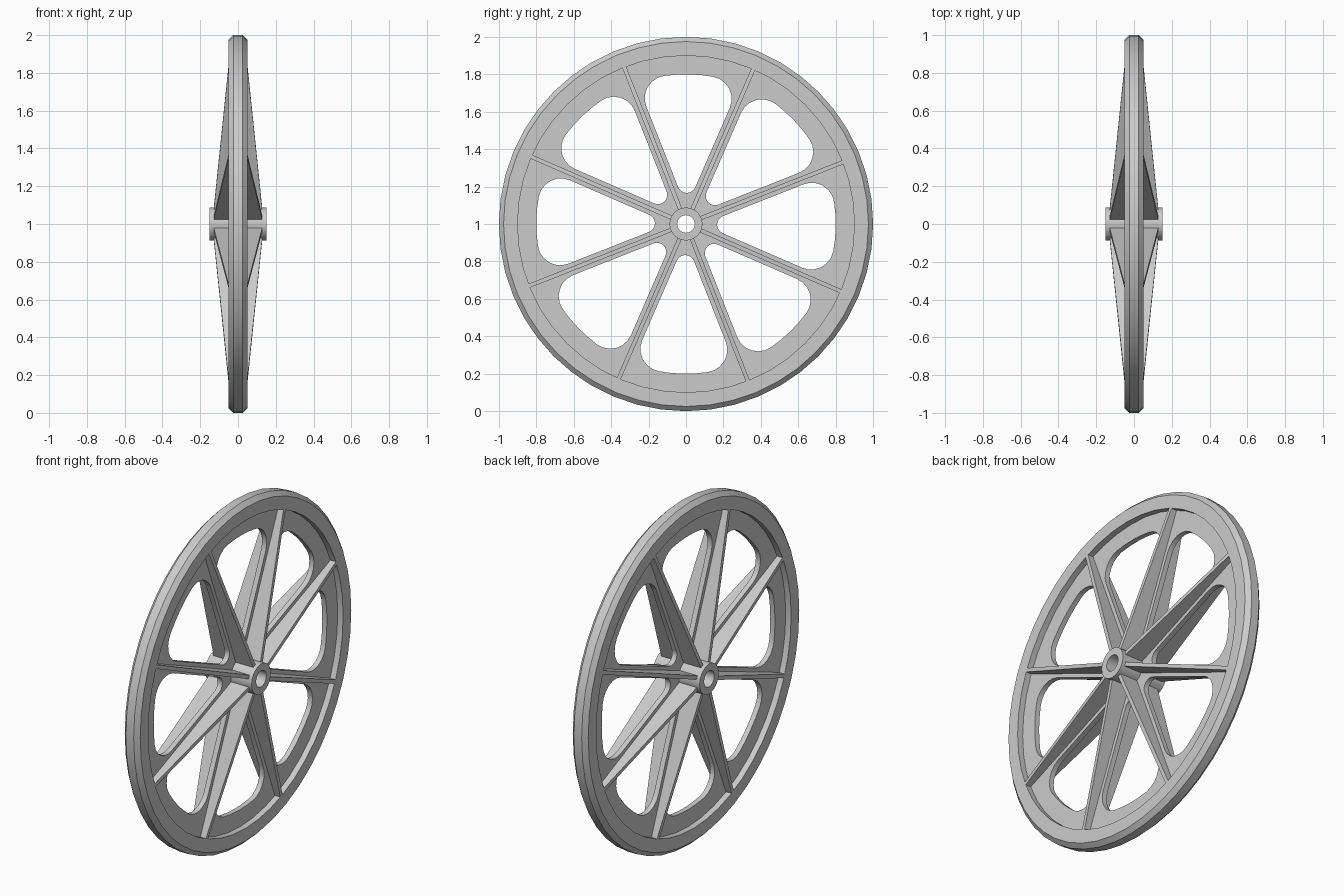
import bpy, bmesh, math
from mathutils import Matrix, Vector

cube = bpy.data.objects.get("Cube")
if cube:
    bpy.data.objects.remove(cube)

TURN = math.radians(-1)      # small rotation of the spokes about the axle
STEP = math.tau / 8
# local XY plane -> wheel plane YZ, raised to stand on the ground
PLACE = Matrix(((0, 0, 1, 0), (1, 0, 0, 0), (0, 1, 0, 1), (0, 0, 0, 1)))

grey = bpy.data.materials.new("cast_grey")
grey.use_nodes = True
grey.diffuse_color = (0.6, 0.6, 0.6, 1)
grey.node_tree.nodes["Principled BSDF"].inputs["Base Color"].default_value = (0.6, 0.6, 0.6, 1)


def finish(name, mesh):
    mesh.transform(PLACE)
    mesh.materials.clear()
    mesh.materials.append(grey)
    obj = bpy.data.objects.new(name, mesh)
    bpy.context.collection.objects.link(obj)
    bpy.ops.object.select_all(action='DESELECT')
    obj.select_set(True)
    bpy.context.view_layer.objects.active = obj
    bpy.ops.object.shade_smooth_by_angle(angle=math.radians(30))
    return obj


def from_bmesh(name, bm):
    bmesh.ops.recalc_face_normals(bm, faces=bm.faces)
    mesh = bpy.data.meshes.new(name)
    bm.to_mesh(mesh)
    bm.free()
    return finish(name, mesh)


def lathe(name, profile, sides):
    """Revolve a closed (radius, offset) profile about the axle."""
    bm = bmesh.new()
    rings = []
    for i in range(sides):
        a = math.tau * i / sides
        rings.append([bm.verts.new((r * math.cos(a), r * math.sin(a), h)) for r, h in profile])
    n = len(profile)
    for i in range(sides):
        a, b = rings[i], rings[(i + 1) % sides]
        for j in range(n):
            k = (j + 1) % n
            bm.faces.new((a[j], b[j], b[k], a[k]))
    return from_bmesh(name, bm)


def arc(cx, cy, r, start, end, steps):
    return [Vector((cx + r * math.cos(start + (end - start) * i / steps),
                    cy + r * math.sin(start + (end - start) * i / steps), 0))
            for i in range(steps + 1)]


def window_outline():
    """Rounded opening between two spokes, centred on local +X."""
    half, gap = STEP / 2, 0.033
    outer, corner, inner_edge = 0.8, 0.12, 0.166
    # small fillet next to the hub, tangent to both spokes
    c = (inner_edge - gap) / (1 - math.sin(half))
    f = c - inner_edge
    # large corners next to the rim
    reach = outer - corner
    t = half - math.asin((gap + corner) / reach)
    quarter = math.pi / 2
    cx, cy = reach * math.cos(t), reach * math.sin(t)
    pts = arc(c, 0, f, half + quarter, math.tau - half - quarter, 8)
    pts += arc(cx, -cy, corner, -half - quarter, -t, 6)
    pts += arc(0, 0, outer, -t, t, 4)[1:-1]
    pts += arc(cx, cy, corner, t, half + quarter, 6)
    return pts


# Rim with chamfered tread, and bored hub
lathe("rim", [(0.9, -0.05), (0.975, -0.05), (1, -0.025),
              (1, 0.025), (0.975, 0.05), (0.9, 0.05)], 48)
lathe("hub", [(0.047, -0.15), (0.088, -0.15), (0.088, 0.15), (0.047, 0.15)], 32)

# Thin web plate with eight rounded windows
curve = bpy.data.curves.new("web_outline", 'CURVE')
curve.dimensions = '2D'
curve.fill_mode = 'BOTH'
curve.extrude = 0.015
outlines = [arc(0, 0, 0.92, 0, math.tau, 48)[:-1], arc(0, 0, 0.065, 0, math.tau, 32)[:-1]]
for k in range(8):
    spin = Matrix.Rotation(TURN + k * STEP, 3, 'Z')
    outlines.append([spin @ p for p in window_outline()])
for pts in outlines:
    spline = curve.splines.new('POLY')
    spline.points.add(len(pts) - 1)
    for point, p in zip(spline.points, pts):
        point.co = (p.x, p.y, 0, 1)
    spline.use_cyclic_u = True
helper = bpy.data.objects.new("web_outline", curve)
bpy.context.collection.objects.link(helper)
bpy.context.view_layer.update()
depsgraph = bpy.context.evaluated_depsgraph_get()
web_mesh = bpy.data.meshes.new_from_object(helper.evaluated_get(depsgraph))
bpy.data.objects.remove(helper)
bm = bmesh.new()
bm.from_mesh(web_mesh)
bmesh.ops.remove_doubles(bm, verts=bm.verts, dist=0.0001)
from_bmesh("web", bm)

# Tapered ribs, deep at the hub and flush with the rim
for k in range(8):
    spin = Matrix.Rotation(TURN + (k + 0.5) * STEP, 3, 'Z')
    bm = bmesh.new()
    face = bm.faces.new([bm.verts.new(spin @ Vector((r, -0.011, h))) for r, h in
                         ((0.07, -0.13), (0.9, -0.05), (0.9, 0.05), (0.07, 0.13))])
    side = bmesh.ops.extrude_face_region(bm, geom=[face])
    moved = [g for g in side["geom"] if isinstance(g, bmesh.types.BMVert)]
    bmesh.ops.translate(bm, verts=moved, vec=spin @ Vector((0, 0.022, 0)))
    from_bmesh(f"rib_{k + 1}", bm)
